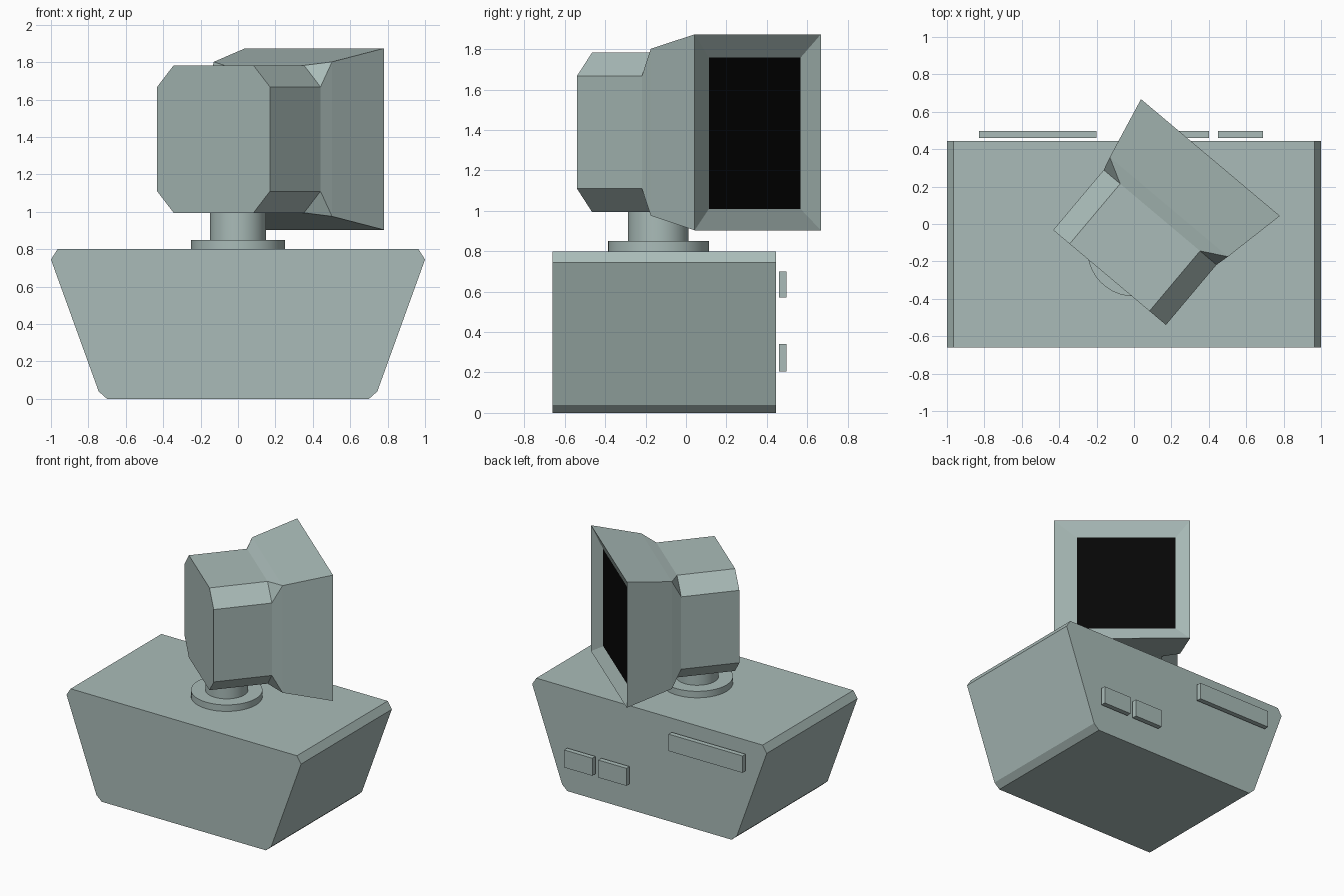
import bpy, math
from mathutils import Vector

if "Cube" in bpy.data.objects:
    bpy.data.objects.remove(bpy.data.objects["Cube"])


def material(name, rgb):
    m = bpy.data.materials.new(name)
    m.diffuse_color = (*rgb, 1)
    m.use_nodes = True
    m.node_tree.nodes["Principled BSDF"].inputs["Base Color"].default_value = m.diffuse_color
    return m


CASING = material("grey_green_casing", (0.40, 0.50, 0.48))
BLACK = material("black_screen", (0.002, 0.002, 0.002))


def add_mesh(name, verts, faces):
    me = bpy.data.meshes.new(name)
    me.from_pydata(verts, [], faces)
    me.materials.append(CASING)
    ob = bpy.data.objects.new(name, me)
    bpy.context.collection.objects.link(ob)
    return ob


def box(name, x0, x1, y0, y1, z0, z1):
    bpy.ops.mesh.primitive_cube_add(size=1, location=((x0 + x1) / 2, (y0 + y1) / 2, (z0 + z1) / 2))
    ob = bpy.context.object
    ob.name = name
    ob.scale = (x1 - x0, y1 - y0, z1 - z0)
    ob.data.materials.append(CASING)


def cylinder(name, r, y, z0, z1):
    bpy.ops.mesh.primitive_cylinder_add(vertices=40, radius=r, depth=z1 - z0, location=(0, y, (z0 + z1) / 2))
    ob = bpy.context.object
    ob.name = name
    ob.data.materials.append(CASING)
    bpy.ops.object.shade_smooth_by_angle(angle=math.radians(30))


# Base: tapered profile extruded from front to back
half = [(0.70, 0), (0.745, 0.04), (1.0, 0.745), (0.965, 0.80)]
profile = half + [(-x, z) for x, z in reversed(half)]
n = len(profile)
verts = [(x, y, z) for y in (-0.66, 0.445) for x, z in profile]
faces = [list(range(n)), list(range(2 * n - 1, n - 1, -1))]
faces += [[i, i + n, (i + 1) % n + n, (i + 1) % n] for i in range(n)]
add_mesh("base", verts, faces)

# Plates on the back of the base
box("drive_slot", -0.83, -0.20, 0.46, 0.498, 0.57, 0.70)
box("port_cover_left", 0.16, 0.40, 0.46, 0.498, 0.205, 0.34)
box("port_cover_right", 0.45, 0.69, 0.46, 0.498, 0.205, 0.34)

# Swivel stand
cylinder("swivel_disc", 0.25, -0.137, 0.80, 0.85)
cylinder("swivel_neck", 0.15, -0.137, 0.84, 1.01)

# Monitor: built in turned axes, u across the screen, d towards the screen
ANGLE = math.radians(40.07)
U = Vector((math.cos(ANGLE), -math.sin(ANGLE), 0))
D = Vector((math.sin(ANGLE), math.cos(ANGLE), 0))
CENTRE = U * 0.084 + Vector((0, 0, 1.389))
CORNERS = [(-1, -1), (1, -1), (1, 1), (-1, 1)]


def square(hu, hz, d, du=0, dz=0):
    return [CENTRE + U * (su * hu + du) + D * d + Vector((0, 0, sz * hz + dz)) for su, sz in CORNERS]


def octagon(h, cut, d):
    pts = []
    for i, (su, sz) in enumerate(CORNERS):
        pair = [(su * h, sz * (h - cut)), (su * (h - cut), sz * h)]
        for u, z in (pair if i % 2 == 0 else pair[::-1]):
            pts.append(CENTRE + U * u + D * d + Vector((0, 0, z)))
    return pts


verts = (octagon(0.394, 0.115, -0.303) + octagon(0.394, 0.115, 0.117) + square(0.413, 0.413, 0.19)
         + square(0.485, 0.485, 0.535) + square(0.352, 0.374, 0.49, -0.03, -0.005))
faces = [list(range(7, -1, -1))[::-1]]
faces += [[i, (i + 1) % 8, (i + 1) % 8 + 8, i + 8] for i in range(8)]
for i in range(4):
    j = (i + 1) % 4
    a, b, c = 8 + 2 * i, 9 + 2 * i, 8 + 2 * j
    faces += [[a, b, 16 + i], [b, c, 16 + j, 16 + i]]
    faces += [[k + i, k + j, k + 4 + j, k + 4 + i] for k in (16, 20)]
faces.append([24, 25, 26, 27])
monitor = add_mesh("monitor", verts, faces)
monitor.data.materials.append(BLACK)
monitor.data.polygons[len(faces) - 1].material_index = 1

# Make all normals face outwards
for ob in bpy.data.objects:
    bpy.ops.object.select_all(action='DESELECT')
    ob.select_set(True)
    bpy.context.view_layer.objects.active = ob
    bpy.ops.object.mode_set(mode='EDIT')
    bpy.ops.mesh.select_all(action='SELECT')
    bpy.ops.mesh.normals_make_consistent(inside=False)
    bpy.ops.object.mode_set(mode='OBJECT')
